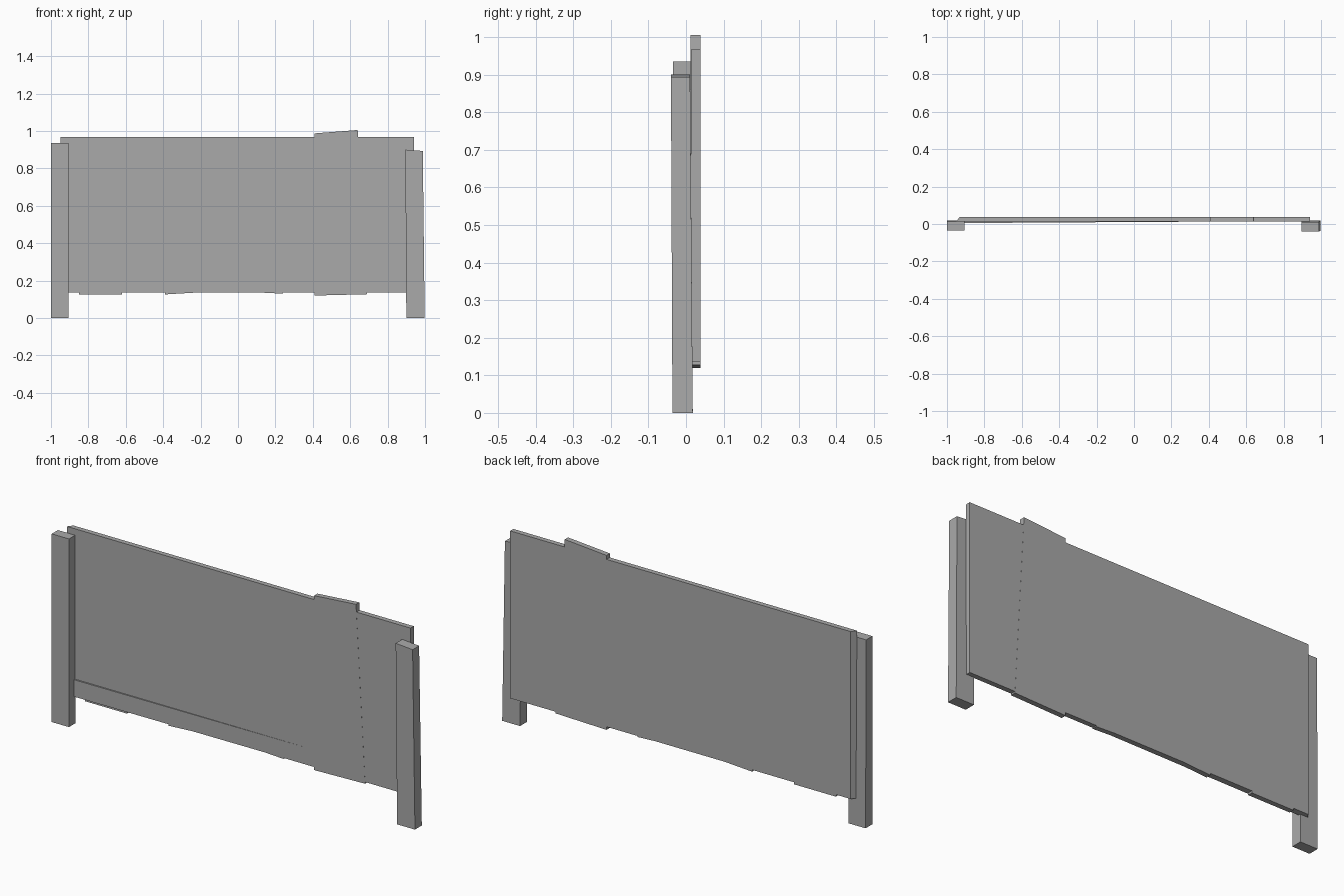
import bpy
import bmesh

cube = bpy.data.objects.get("Cube")
if cube:
    bpy.data.objects.remove(cube, do_unlink=True)

grey = bpy.data.materials.new("weathered grey")
grey.use_nodes = True
colour = (0.4, 0.4, 0.4, 1)
grey.diffuse_color = colour
grey.node_tree.nodes["Principled BSDF"].inputs["Base Color"].default_value = colour


def loft(name, start, end):
    """Closed solid between two matching outlines."""
    bm = bmesh.new()
    a = [bm.verts.new(p) for p in start]
    b = [bm.verts.new(p) for p in end]
    bm.faces.new(a)
    bm.faces.new(b[::-1])
    for i in range(len(a)):
        j = (i + 1) % len(a)
        bm.faces.new((a[i], b[i], b[j], a[j]))
    bmesh.ops.recalc_face_normals(bm, faces=bm.faces)
    mesh = bpy.data.meshes.new(name)
    bm.to_mesh(mesh)
    bm.free()
    mesh.materials.append(grey)
    obj = bpy.data.objects.new(name, mesh)
    bpy.context.collection.objects.link(obj)


def rect(x0, x1, y0, y1, z, tilt=0):
    return [(x0, y0, z), (x1, y0, z - tilt), (x1, y1, z - tilt), (x0, y1, z)]


def board(name, outline, front, back, slant=0):
    """Upright board; slant pulls in the back of its first and last corners."""
    last = len(outline) - 1
    loft(name, [(x, front, z) for x, z in outline],
         [(x + (slant if i in (0, last) else 0), back, z)
          for i, (x, z) in enumerate(outline)])


# Posts, the left one leaning slightly
loft("right_post", rect(-1, -0.905, -0.035, 0.018, 0),
     rect(-1, -0.905, -0.035, 0.014, 0.935))
loft("left_post", rect(0.9, 0.998, -0.036, 0.018, 0),
     rect(0.895, 0.988, -0.04, 0.011, 0.9, 0.007))

# Main panel with an uneven lower edge and a slanted right end
lower_edge = [(-0.95, 0.135), (-0.85, 0.135), (-0.85, 0.125), (-0.62, 0.125),
              (-0.62, 0.135), (-0.39, 0.135), (-0.39, 0.126), (-0.24, 0.135),
              (0.14, 0.135), (0.24, 0.13), (0.24, 0.135), (0.94, 0.135)]
board("panel", lower_edge + [(0.94, 0.967), (-0.95, 0.967)], 0.013, 0.038, 0.018)

# Crooked plank sticking out above and below the panel
board("crooked_plank", [(0.41, 0.12), (0.69, 0.127), (0.64, 1.005), (0.41, 0.987)],
      0.0125, 0.0385)

# Thin lower rail running into the panel face
loft("lower_rail", rect(-0.93, 0.4, 0.005, 0.02, 0.136),
     rect(-0.93, 0.4, 0.005, 0.02, 0.22))
rail = bpy.data.objects["lower_rail"].data
for v in rail.vertices:
    if v.co.x > 0 and v.co.y < 0.01:
        v.co.y = 0.013
